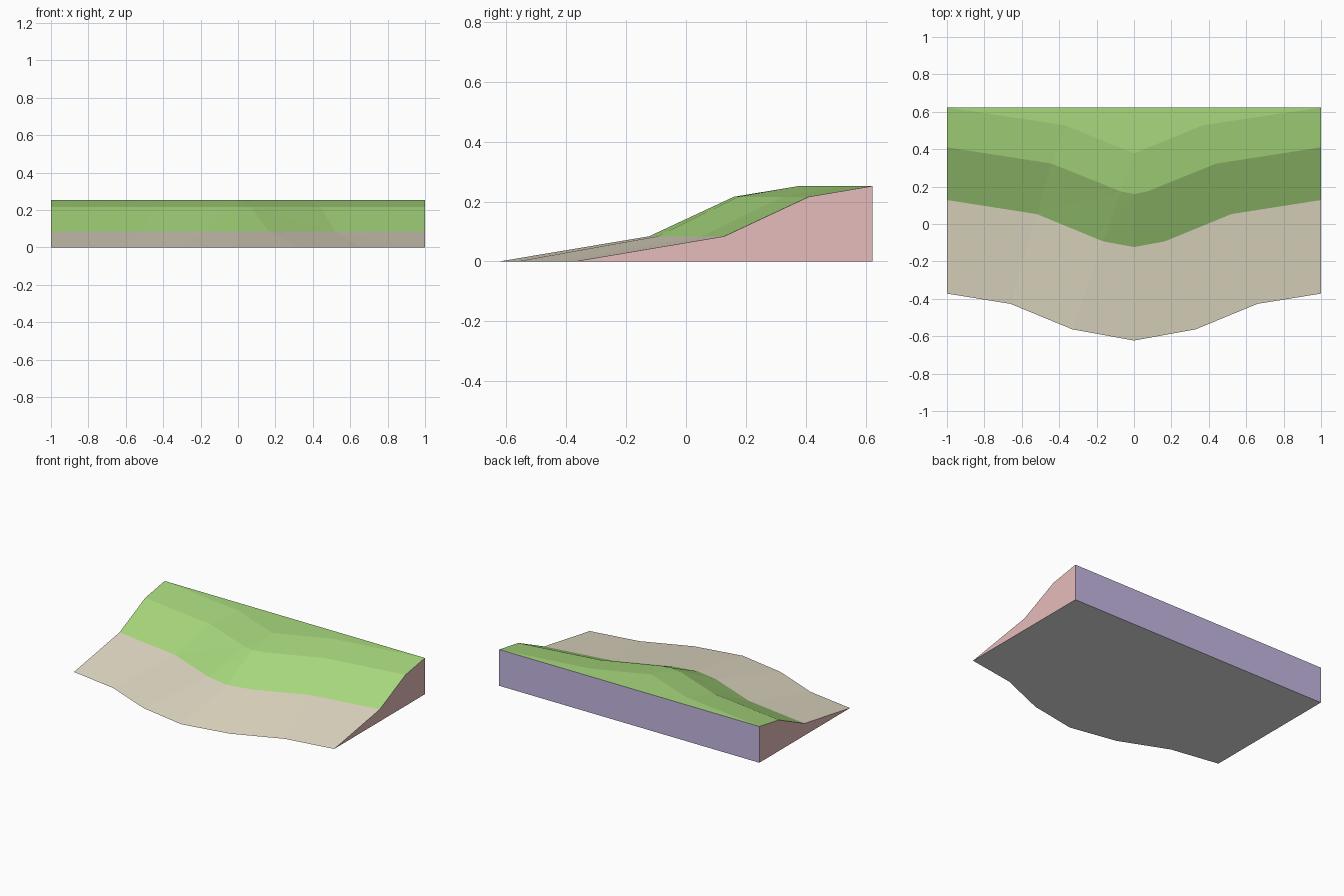
import bpy
import bmesh

cube = bpy.data.objects.get("Cube")
if cube:
    bpy.data.objects.remove(cube, do_unlink=True)


def linear(byte):
    c = byte / 255
    return c / 12.92 if c <= 0.04045 else ((c + 0.055) / 1.055) ** 2.4


def make_material(name, *rgb):
    mat = bpy.data.materials.new(name)
    mat.use_nodes = True
    color = [linear(v) for v in rgb] + [1.0]
    mat.diffuse_color = color
    mat.node_tree.nodes["Principled BSDF"].inputs["Base Color"].default_value = color
    return mat


SAND, GRASS, END, BACK, BASE = range(5)
materials = [
    make_material("sand", 228, 220, 198),
    make_material("grass green", 168, 217, 125),
    make_material("pink end", 229, 188, 187),
    make_material("purple back", 197, 184, 226),
    make_material("pale grey underside", 229, 229, 229),
]

# Contour lines up the slope: height, then (x, y) from the middle to one end
BACK_Y = 0.623
contours = [
    (0.0, [(0, -0.623), (0.33, -0.563), (0.66, -0.427), (1, -0.372)]),
    (0.084, [(0, -0.123), (0.165, -0.093), (0.52, 0.053), (1, 0.128)]),
    (0.216, [(0, 0.16), (0.07, 0.174), (0.44, 0.323), (1, 0.41)]),
    (0.252, [(0, 0.378), (0.37, 0.528), (1, BACK_Y)]),
]

bm = bmesh.new()


def add_row(z, half):
    mirrored = [(-x, y) for x, y in reversed(half[1:])]
    return [bm.verts.new((x, y, z)) for x, y in mirrored + half]


def add_face(verts, material):
    # Repeated corners collapse, so a quad may become a triangle
    face = bm.faces.new(list(dict.fromkeys(verts)))
    face.material_index = material


def add_strip(lower, upper, material):
    for i in range(len(lower) - 1):
        add_face((lower[i], lower[i + 1], upper[i + 1], upper[i]), material)


shore, grass_edge, bank, crest = [add_row(z, half) for z, half in contours]
back_left, back_right = [bm.verts.new((x, BACK_Y, 0)) for x in (1, -1)]

# Beach, lower bank, and upper bank narrowing to one point at mid crest
add_strip(shore, grass_edge, SAND)
add_strip(grass_edge, bank, GRASS)
add_strip(bank, crest[:2] + [crest[2]] * 3 + crest[3:], GRASS)

# Flat top behind the crest
add_face(crest, GRASS)

# Straight ends, back wall and underside
for side, low in ((0, back_right), (-1, back_left)):
    add_face([row[side] for row in (shore, grass_edge, bank, crest)] + [low], END)
add_face((back_right, back_left, crest[-1], crest[0]), BACK)
add_face(shore + [back_left, back_right], BASE)

bmesh.ops.recalc_face_normals(bm, faces=bm.faces[:])
bmesh.ops.triangulate(bm, faces=bm.faces[:])
mesh = bpy.data.meshes.new("shore_slope")
bm.to_mesh(mesh)
bm.free()
for mat in materials:
    mesh.materials.append(mat)
slope = bpy.data.objects.new("shore_slope", mesh)
bpy.context.collection.objects.link(slope)
